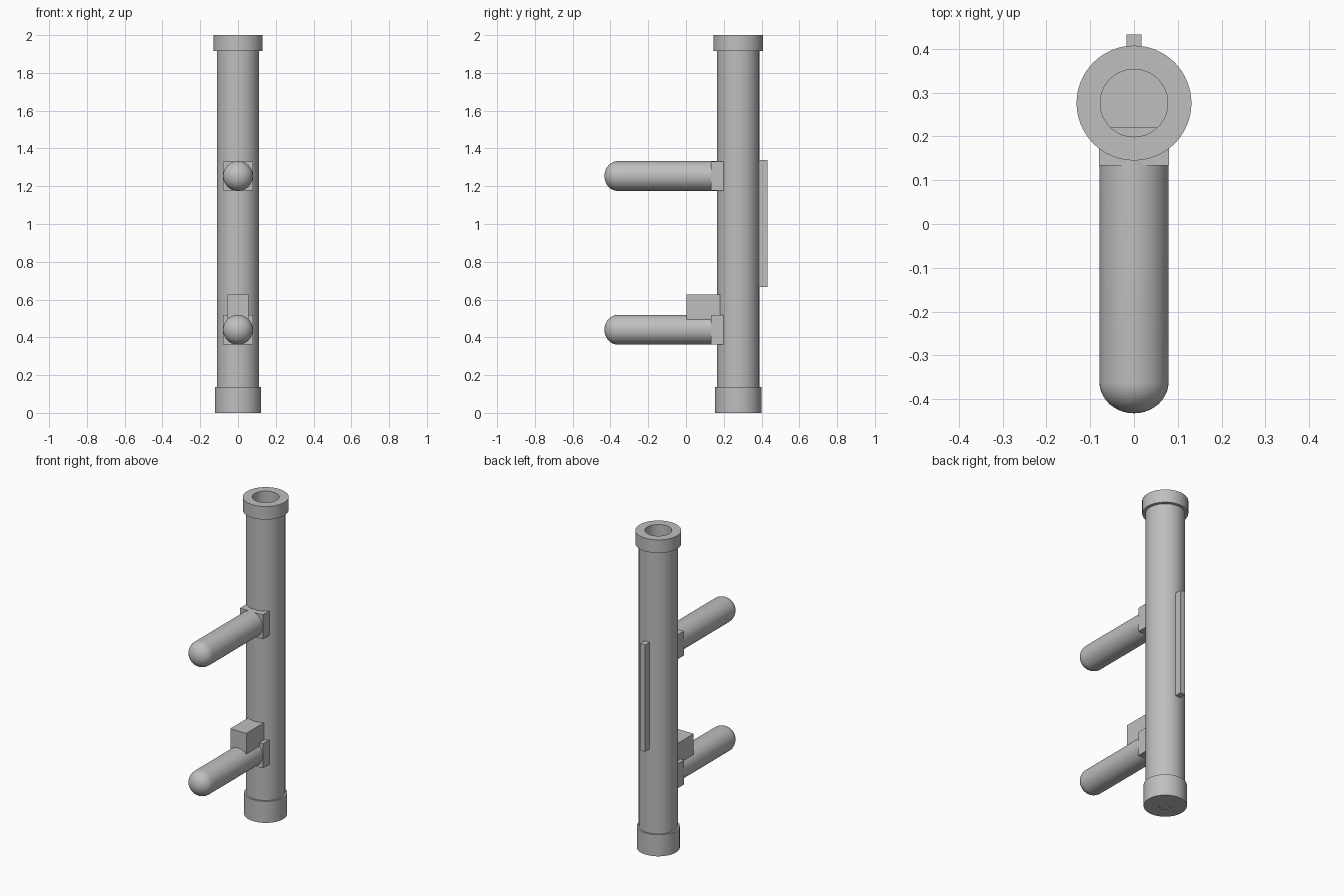
import bpy, bmesh, math
from mathutils import Matrix, Vector

if "Cube" in bpy.data.objects:
    bpy.data.objects.remove(bpy.data.objects["Cube"])

grey = bpy.data.materials.new("plain grey")
grey.diffuse_color = (0.52, 0.52, 0.52, 1)
grey.use_nodes = True
grey.node_tree.nodes["Principled BSDF"].inputs["Base Color"].default_value = grey.diffuse_color
TUBE_Y = 0.276


def finish(name, bm, smooth=False):
    bmesh.ops.recalc_face_normals(bm, faces=bm.faces)
    mesh = bpy.data.meshes.new(name)
    bm.to_mesh(mesh)
    bm.free()
    mesh.materials.append(grey)
    obj = bpy.data.objects.new(name, mesh)
    bpy.context.collection.objects.link(obj)
    if smooth:
        bpy.ops.object.select_all(action='DESELECT')
        obj.select_set(True)
        bpy.context.view_layer.objects.active = obj
        bpy.ops.object.shade_smooth_by_angle(angle=math.radians(35))
    return obj


def box(name, lo, hi):
    bm = bmesh.new()
    bmesh.ops.create_cube(bm, size=1)
    lo, hi = Vector(lo), Vector(hi)
    size, mid = hi - lo, (lo + hi) / 2
    for v in bm.verts:
        v.co = Vector(a * b for a, b in zip(v.co, size)) + mid
    return finish(name, bm)


def lathe(name, profile, matrix, steps=64):
    """Spin a (radius, height) profile around z, then place it."""
    bm = bmesh.new()
    verts = [bm.verts.new((r, 0, h)) for r, h in profile]
    edges = [bm.edges.new(pair) for pair in zip(verts, verts[1:])]
    bmesh.ops.spin(bm, geom=verts + edges, cent=(0, 0, 0), axis=(0, 0, 1),
                   angle=math.tau, steps=steps)
    bmesh.ops.remove_doubles(bm, verts=bm.verts, dist=1e-5)
    bm.transform(matrix)
    return finish(name, bm, True)


# Hollow tube with a thick muzzle collar, an end cap and a small base recess
lathe("tube_with_collars", [
    (0, 0.004), (0.038, 0.004), (0.038, 0), (0.123, 0), (0.123, 0.136),
    (0.112, 0.136), (0.112, 1.917), (0.131, 1.917), (0.131, 2.0),
    (0.077, 2.0), (0.077, 0.06), (0, 0.06)],
    Matrix.Translation((0, TUBE_Y, 0)))

# Two round-ended grips pointing forward, each on a square mount
for label, z in (("lower", 0.44), ("upper", 1.254)):
    dome = [(0.079 * math.cos(a), 0.36 + 0.072 * math.sin(a))
            for a in (math.pi / 2 * i / 10 for i in range(10))]
    lathe(label + "_grip", [(0, -0.17), (0.079, -0.17)] + dome + [(0, 0.432)],
          Matrix.Translation((0, 0, z)) @ Matrix.Rotation(math.pi / 2, 4, 'X'), 48)
    box(label + "_grip_mount", (-0.08, 0.133, z - 0.077), (0.08, 0.22, z + 0.077))

# Trigger housing above the lower grip
box("trigger_block", (-0.056, 0.003, 0.48), (0.056, 0.18, 0.627))

# Narrow sight rail along the back
box("rear_rail", (-0.0175, 0.37, 0.667), (0.0175, 0.432, 1.34))
